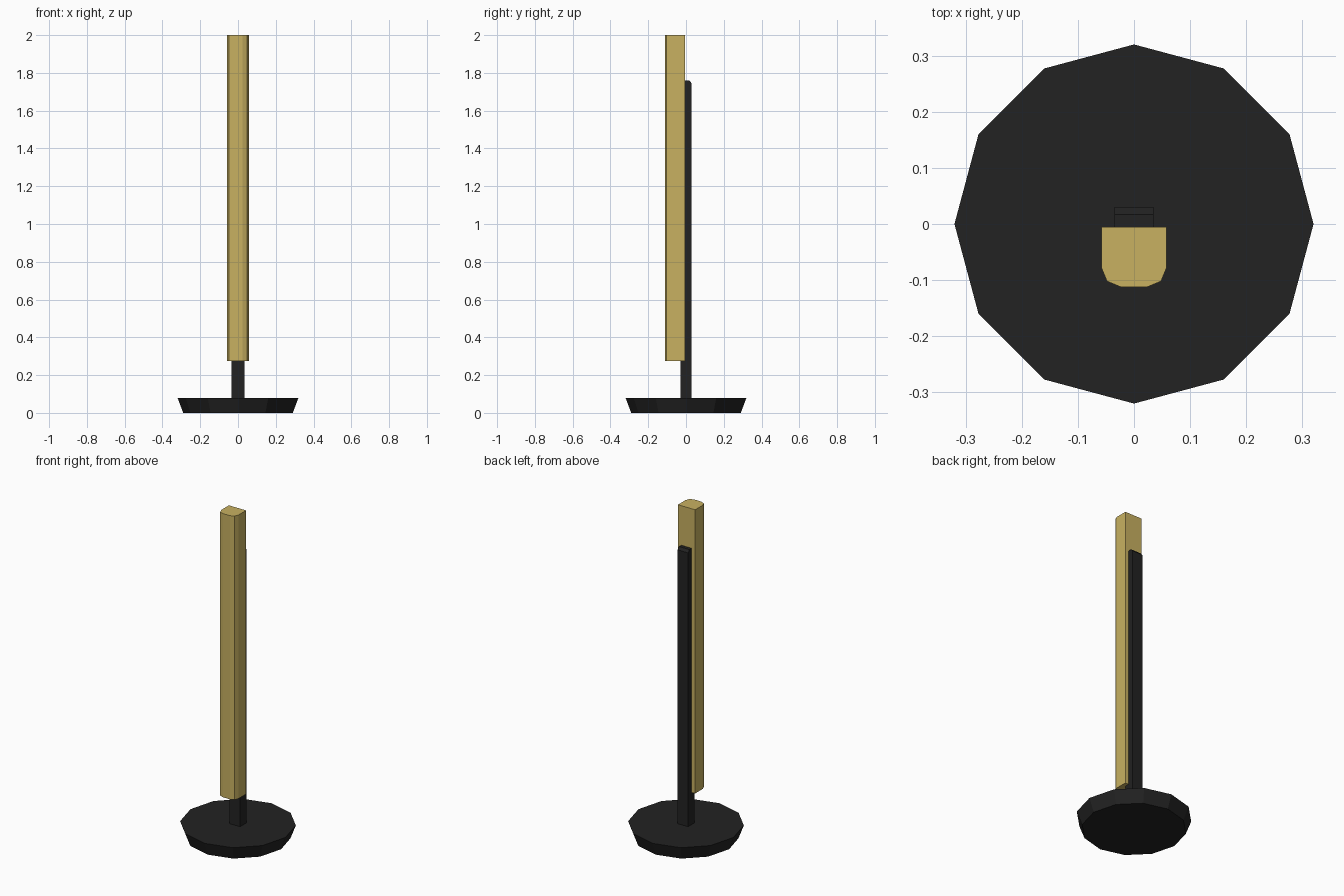
import bpy, bmesh, math

if "Cube" in bpy.data.objects:
    bpy.data.objects.remove(bpy.data.objects["Cube"])


def material(name, color):
    m = bpy.data.materials.new(name)
    m.diffuse_color = (*color, 1)
    m.use_nodes = True
    m.node_tree.nodes["Principled BSDF"].inputs["Base Color"].default_value = m.diffuse_color
    return m


gold = material("brass gold", (0.58, 0.44, 0.12))
black = material("matte black", (0.016, 0.016, 0.016))


def loft(name, rings, mat):
    """Skin a stack of equal-length point rings and cap both ends."""
    bm = bmesh.new()
    loops = [[bm.verts.new(p) for p in ring] for ring in rings]
    n = len(loops[0])
    for a, b in zip(loops, loops[1:]):
        for i in range(n):
            j = (i + 1) % n
            bm.faces.new((a[i], a[j], b[j], b[i]))
    bm.faces.new(loops[0][::-1])
    bm.faces.new(loops[-1])
    bmesh.ops.recalc_face_normals(bm, faces=bm.faces)
    me = bpy.data.meshes.new(name)
    bm.to_mesh(me)
    bm.free()
    me.materials.append(mat)
    ob = bpy.data.objects.new(name, me)
    bpy.context.collection.objects.link(ob)
    return ob


def circle(r, z, n=12):
    return [(r * math.cos(i * math.tau / n), r * math.sin(i * math.tau / n), z)
            for i in range(n)]


# Twelve-sided base, flaring upward
loft("base", [circle(0.29, 0), circle(0.32, 0.08)], black)

# Post: side profile with a chamfered top back edge, extruded across x
side = [(-0.03, 0.07), (0.03, 0.07), (0.03, 1.745), (0.017, 1.76), (-0.03, 1.76)]
loft("post", [[(x, y, z) for y, z in side] for x in (-0.035, 0.035)], black)

# Tall bar: flat back, rounded front, extruded up z
half = [(0.058, -0.005), (0.058, -0.078), (0.048, -0.102), (0.024, -0.112)]
plan = half + [(-x, y) for x, y in reversed(half)]
loft("bar", [[(x, y, z) for x, y in plan] for z in (0.275, 2.0)], gold)
